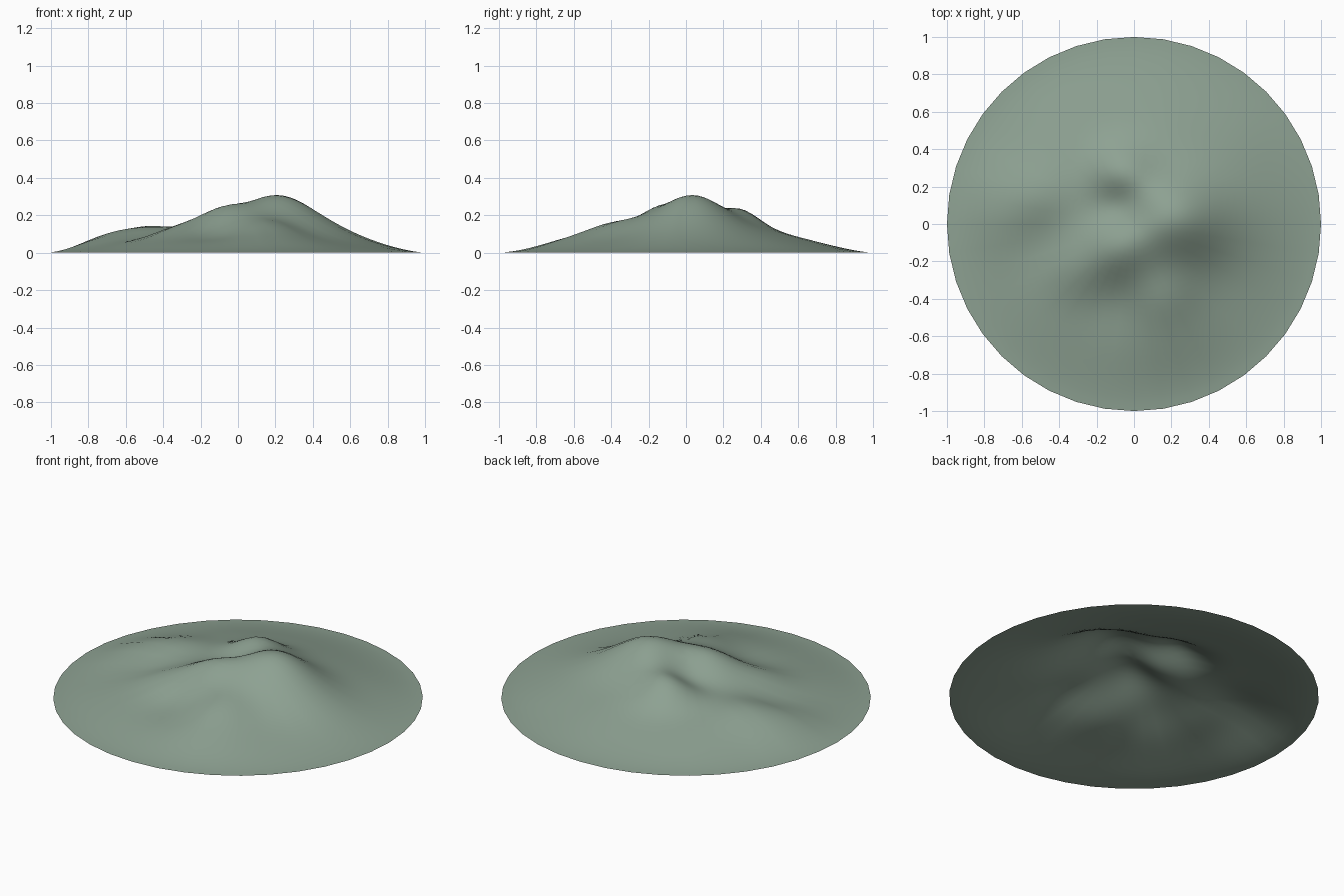
import bpy, bmesh, math

if "Cube" in bpy.data.objects:
    bpy.data.objects.remove(bpy.data.objects["Cube"])

SIDES, RINGS = 40, 28

# Landmarks of the terrain: x, y, height, spread
MARKS = [
    (0.20, 0.04, 0.308, 0.17),    # main summit
    (0.42, 0.02, 0.222, 0.17),    # east shoulder
    (0.65, 0.00, 0.095, 0.18),
    (-0.08, -0.13, 0.248, 0.13),  # south-west summit
    (-0.07, 0.27, 0.235, 0.12),   # north summit
    (-0.07, 0.11, 0.185, 0.10),   # notch between summits
    (0.16, -0.38, 0.168, 0.12),   # south spur
    (0.20, -0.60, 0.095, 0.16),
    (0.38, -0.30, 0.115, 0.13),   # gully beside the spur
    (-0.13, -0.43, 0.090, 0.13),
    (-0.33, -0.24, 0.145, 0.12),  # west spur
    (-0.50, -0.08, 0.090, 0.12),
    (-0.50, 0.14, 0.142, 0.14),   # west hill
    (-0.75, 0.10, 0.086, 0.16),
    (0.20, 0.45, 0.120, 0.15),    # north slopes
    (0.05, 0.62, 0.080, 0.18),
    (-0.40, 0.48, 0.085, 0.18),
    (0.52, 0.42, 0.075, 0.18),
    (-0.50, -0.52, 0.050, 0.18),
]
amps = [0.0] * len(MARKS)


def height(x, y):
    r2 = min(1.0, x * x + y * y)
    fade = 1 - 0.85 * r2 ** 3
    z = 0.13 * (1 - r2) ** 1.5
    for a, (mx, my, _, s) in zip(amps, MARKS):
        z += fade * a * math.exp(-((x - mx) ** 2 + (y - my) ** 2) / (2 * s * s))
    return z


# Adjust the bumps until the surface passes through the landmarks
for _ in range(40):
    for i, (mx, my, mz, _s) in enumerate(MARKS):
        amps[i] += 0.8 * (mz - height(mx, my))

# Open disc of concentric rings lifted to the terrain height
bm = bmesh.new()
centre = bm.verts.new((0, 0, height(0, 0)))
rings = []
for j in range(1, RINGS + 1):
    r = j / RINGS
    ring = []
    for i in range(SIDES):
        t = 2 * math.pi * i / SIDES
        x, y = r * math.cos(t), r * math.sin(t)
        ring.append(bm.verts.new((x, y, height(x, y))))
    rings.append(ring)
for i in range(SIDES):
    k = (i + 1) % SIDES
    bm.faces.new((centre, rings[0][i], rings[0][k]))
    for a, b in zip(rings, rings[1:]):
        bm.faces.new((a[i], b[i], b[k], a[k]))

# Stand the lowest point on the ground
low = min(v.co.z for v in bm.verts)
for v in bm.verts:
    v.co.z -= low
for f in bm.faces:
    f.smooth = True

mesh = bpy.data.meshes.new("hill_terrain")
bm.to_mesh(mesh)
bm.free()
hill = bpy.data.objects.new("hill_terrain", mesh)
bpy.context.collection.objects.link(hill)

# Muted green surface
mat = bpy.data.materials.new("muted_green")
mat.diffuse_color = (0.27, 0.36, 0.29, 1)
mat.use_nodes = True
mat.node_tree.nodes["Principled BSDF"].inputs["Base Color"].default_value = mat.diffuse_color
mesh.materials.append(mat)
